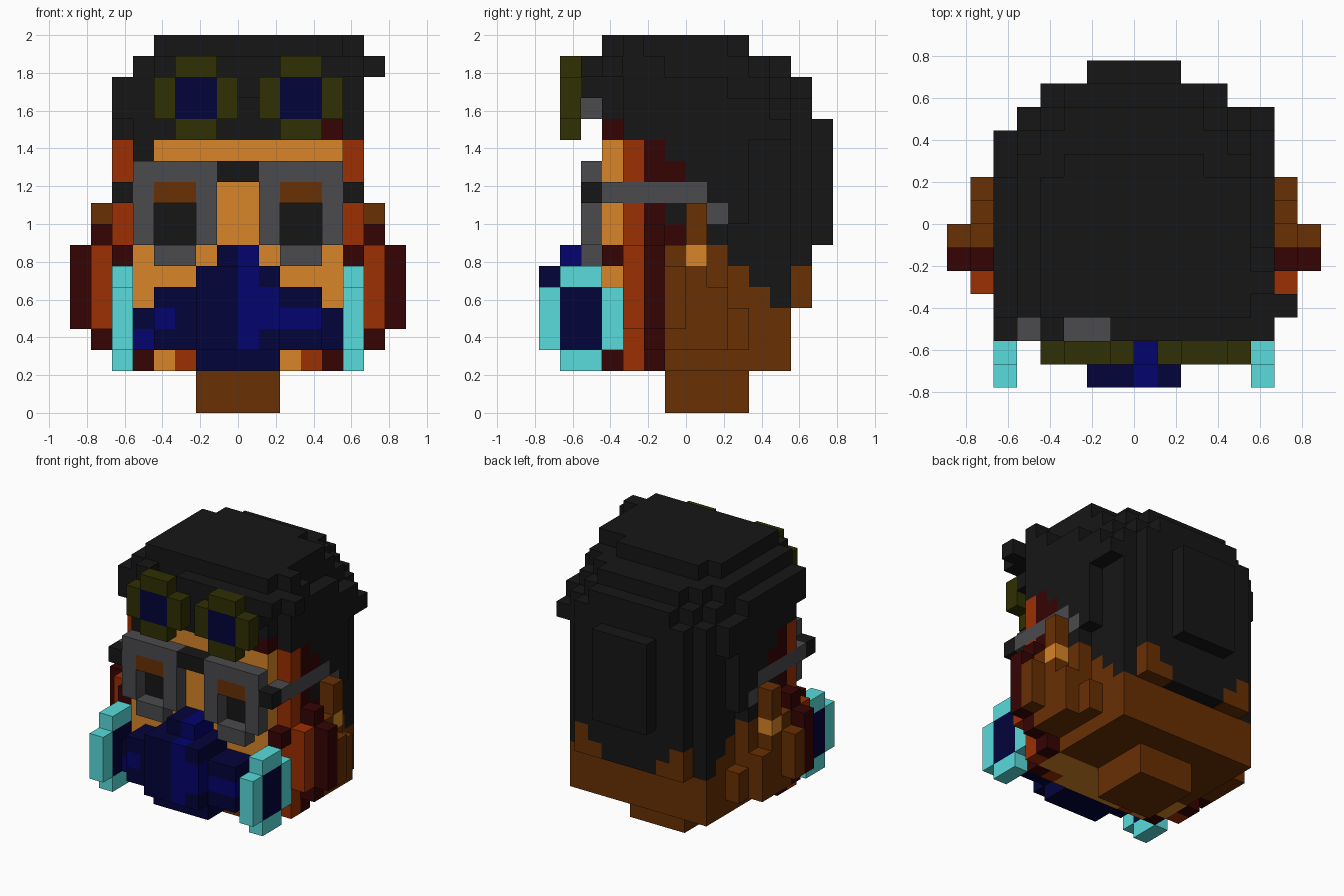
import bpy
import bmesh
import math

if "Cube" in bpy.data.objects:
    bpy.data.objects.remove(bpy.data.objects["Cube"], do_unlink=True)

UNIT = 2 / 18
PALETTE = {
    "charcoal": (.008, .008, .008), "tan": (.69, .234, .021),
    "brown": (.139, .029, .001), "rust": (.334, .029, .001),
    "maroon": (.036, .001, .001), "cyan": (.1, .708, .708),
    "navy": (.001, .001, .043), "blue": (.001, .001, .153),
    "olive": (.029, .029, .001), "grey": (.069, .069, .074),
}
materials = {}
for name, rgb in PALETTE.items():
    mat = bpy.data.materials.new(name)
    mat.use_nodes = True
    mat.diffuse_color = (*rgb, 1)
    shader = mat.node_tree.nodes["Principled BSDF"]
    shader.inputs["Base Color"].default_value = (*rgb, 1)
    shader.inputs["Roughness"].default_value = .9
    materials[name] = mat

cells = {}


def fill(part, colour, x, y, z):
    """Fill a block of unit cells; later blocks replace earlier ones."""
    for i in range(*x):
        for j in range(*y):
            for k in range(*z):
                cells[i, j, k] = (part, colour)


def pair(part, colour, x, y, z):
    """Fill a block on both sides of the head."""
    fill("left_" + part, colour, x, y, z)
    fill("right_" + part, colour, (-x[1], -x[0]), y, z)


# neck and head core
fill("neck", "brown", (-2, 2), (-1, 3), (0, 2))
fill("head", "brown", (-5, 5), (-1, 4), (2, 14))
fill("head", "brown", (-5, 5), (4, 5), (2, 8))
fill("face", "tan", (-5, 5), (-4, -1), (2, 14))

# coloured bands framing the face
pair("rust_band", "rust", (5, 6), (-3, -2), (2, 13))
pair("rust_band", "rust", (6, 7), (-3, -2), (4, 8))
pair("maroon_band", "maroon", (5, 6), (-2, -1), (2, 13))
pair("maroon_band", "maroon", (6, 7), (-2, -1), (3, 9))
pair("maroon_band", "maroon", (7, 8), (-2, -1), (4, 8))
pair("maroon_band", "maroon", (5, 6), (-4, -3), (7, 8))

# jaw lumps and ears
pair("jaw", "brown", (5, 6), (-1, 2), (3, 10))
pair("jaw", "brown", (5, 6), (2, 3), (3, 5))
pair("jaw", "brown", (6, 7), (-1, 0), (3, 8))
pair("jaw", "brown", (7, 8), (-1, 0), (4, 7))
pair("jaw", "brown", (6, 7), (0, 1), (3, 7))
pair("jaw", "brown", (6, 7), (1, 2), (3, 6))
pair("ear", "brown", (6, 7), (0, 1), (8, 10))
pair("ear", "tan", (6, 7), (0, 1), (7, 8))
pair("maroon_band", "maroon", (5, 6), (-1, 0), (8, 12))

# rounded crown of the hair
fill("hair", "charcoal", (-4, 5), (-4, 2), (17, 18))
fill("hair", "charcoal", (5, 6), (-3, -2), (17, 18))
fill("hair", "charcoal", (-3, 3), (2, 3), (17, 18))
fill("hair", "charcoal", (-5, 5), (-4, 3), (16, 17))
fill("hair", "charcoal", (5, 6), (-4, -1), (16, 17))
fill("hair", "charcoal", (-4, 4), (3, 4), (16, 17))
fill("hair", "charcoal", (-3, 3), (4, 5), (16, 17))
fill("hair", "charcoal", (-6, 6), (-3, 2), (15, 16))
fill("hair", "charcoal", (-5, 5), (2, 4), (15, 16))
fill("hair", "charcoal", (-4, 4), (4, 5), (15, 16))
fill("hair", "charcoal", (-3, 3), (5, 6), (15, 16))
fill("hair", "charcoal", (-6, 6), (-3, 4), (13, 15))
fill("hair", "charcoal", (-5, 5), (-4, -3), (13, 16))
fill("hair", "charcoal", (-6, -5), (-4, -3), (14, 16))

# hair down the sides and back
for row, bottom in zip(range(-1, 3), (12, 11, 8, 9)):
    pair("side_hair", "charcoal", (5, 6), (row, row + 1), (bottom, 13))
for row, bottom in zip((2, 3), (7, 6)):
    pair("side_hair", "charcoal", (4, 5), (row, row + 1), (bottom, 13))
fill("hair", "charcoal", (-5, 5), (4, 5), (5, 15))
fill("hair", "charcoal", (5, 6), (4, 5), (13, 14))
fill("hair", "charcoal", (-4, 4), (5, 6), (5, 15))
fill("hair", "charcoal", (-2, 2), (6, 7), (8, 14))
pair("side_hair", "charcoal", (5, 6), (-1, 0), (9, 10))
pair("nape", "brown", (3, 4), (5, 6), (5, 7))
pair("nape", "brown", (2, 3), (5, 6), (5, 6))

# fringe over the forehead
fill("fringe", "charcoal", (-1, 5), (-5, -4), (15, 17))
fill("fringe", "charcoal", (5, 6), (-5, -4), (16, 17))
fill("fringe", "charcoal", (-4, -3), (-5, -4), (14, 17))
fill("fringe", "charcoal", (6, 7), (-4, -3), (16, 17))
fill("fringe", "charcoal", (-5, -4), (-4, -3), (12, 13))
fill("fringe", "maroon", (4, 5), (-4, -3), (13, 14))

# spectacles: frame, tinted tops, recessed lenses, bridge and side arms
pair("spectacles", "grey", (1, 5), (-5, -4), (11, 12))
pair("spectacles", "grey", (1, 2), (-5, -4), (8, 12))
pair("spectacles", "grey", (4, 5), (-5, -4), (8, 12))
pair("spectacles", "grey", (2, 4), (-5, -4), (7, 8))
pair("lens", "charcoal", (2, 4), (-4, -3), (8, 10))
pair("lens", "brown", (2, 4), (-5, -4), (10, 11))
fill("bridge", "charcoal", (-1, 1), (-5, -4), (11, 12))
pair("arm", "charcoal", (5, 6), (-5, -4), (10, 11))
pair("arm", "grey", (5, 6), (-4, 1), (10, 11))
pair("arm", "grey", (5, 6), (1, 2), (9, 10))

# goggles resting on the forehead
for side, start in (("right_goggle", -4), ("left_goggle", 1)):
    inner = (start + 1, start + 3)
    fill(side, "olive", (start, start + 4), (-6, -5), (14, 16))
    fill(side, "olive", inner, (-6, -5), (13, 17))
    fill(side, "navy", inner, (-6, -5), (14, 16))
    fill(side, "grey", inner, (-5, -4), (14, 15))

# stepped face mask
fill("mask", "navy", (-5, 5), (-5, -4), (3, 5))
fill("mask", "navy", (-4, 4), (-6, -4), (3, 6))
fill("mask", "navy", (-2, 2), (-6, -4), (2, 7))
fill("mask", "navy", (-2, 2), (-7, -6), (3, 7))
fill("mask", "navy", (-1, 1), (-6, -4), (7, 8))

# brighter patches on the mask
for x, z in (((0, 1), (5, 8)), ((1, 2), (4, 6)), ((0, 1), (3, 5)),
             ((-4, -3), (4, 5)), ((-5, -4), (3, 4)), ((2, 4), (4, 5))):
    for cell, (part, colour) in list(cells.items()):
        if part == "mask" and cell[0] in range(*x) and cell[2] in range(*z):
            cells[cell] = (part, "blue")

# strip under the mask on both cheeks
pair("chin", "maroon", (4, 5), (-4, -3), (2, 3))
fill("right_chin", "rust", (-3, -2), (-4, -3), (2, 3))
fill("left_chin", "rust", (3, 4), (-4, -3), (2, 3))

# round filter canisters
pair("filter", "cyan", (5, 6), (-7, -3), (3, 6))
pair("filter", "cyan", (5, 6), (-6, -4), (2, 7))
pair("filter", "navy", (5, 6), (-6, -4), (3, 6))

# corner offsets of a cell face, in order, for each axis
LOOP = ((0, 0), (1, 0), (1, 1), (0, 1))


def build(part):
    """Make a mesh from the exposed cell faces of one part."""
    bm = bmesh.new()
    verts = {}
    slots = sorted({c for p, c in cells.values() if p == part})
    for cell, (owner, colour) in cells.items():
        if owner != part:
            continue
        for axis in range(3):
            for step in (-1, 1):
                beside = list(cell)
                beside[axis] += step
                if tuple(beside) in cells:
                    continue
                corners = []
                for u, v in LOOP[::step]:
                    p = list(cell)
                    p[axis] += step > 0
                    p[(axis + 1) % 3] += u
                    p[(axis + 2) % 3] += v
                    key = tuple(p)
                    if key not in verts:
                        verts[key] = bm.verts.new([c * UNIT for c in key])
                    corners.append(verts[key])
                face = bm.faces.new(corners)
                face.material_index = slots.index(colour)
    bmesh.ops.dissolve_limit(bm, angle_limit=math.radians(1), verts=bm.verts,
                             edges=bm.edges, delimit={"MATERIAL"})
    mesh = bpy.data.meshes.new(part)
    bm.to_mesh(mesh)
    bm.free()
    for colour in slots:
        mesh.materials.append(materials[colour])
    bpy.context.collection.objects.link(bpy.data.objects.new(part, mesh))


for part in sorted({p for p, c in cells.values()}):
    build(part)
